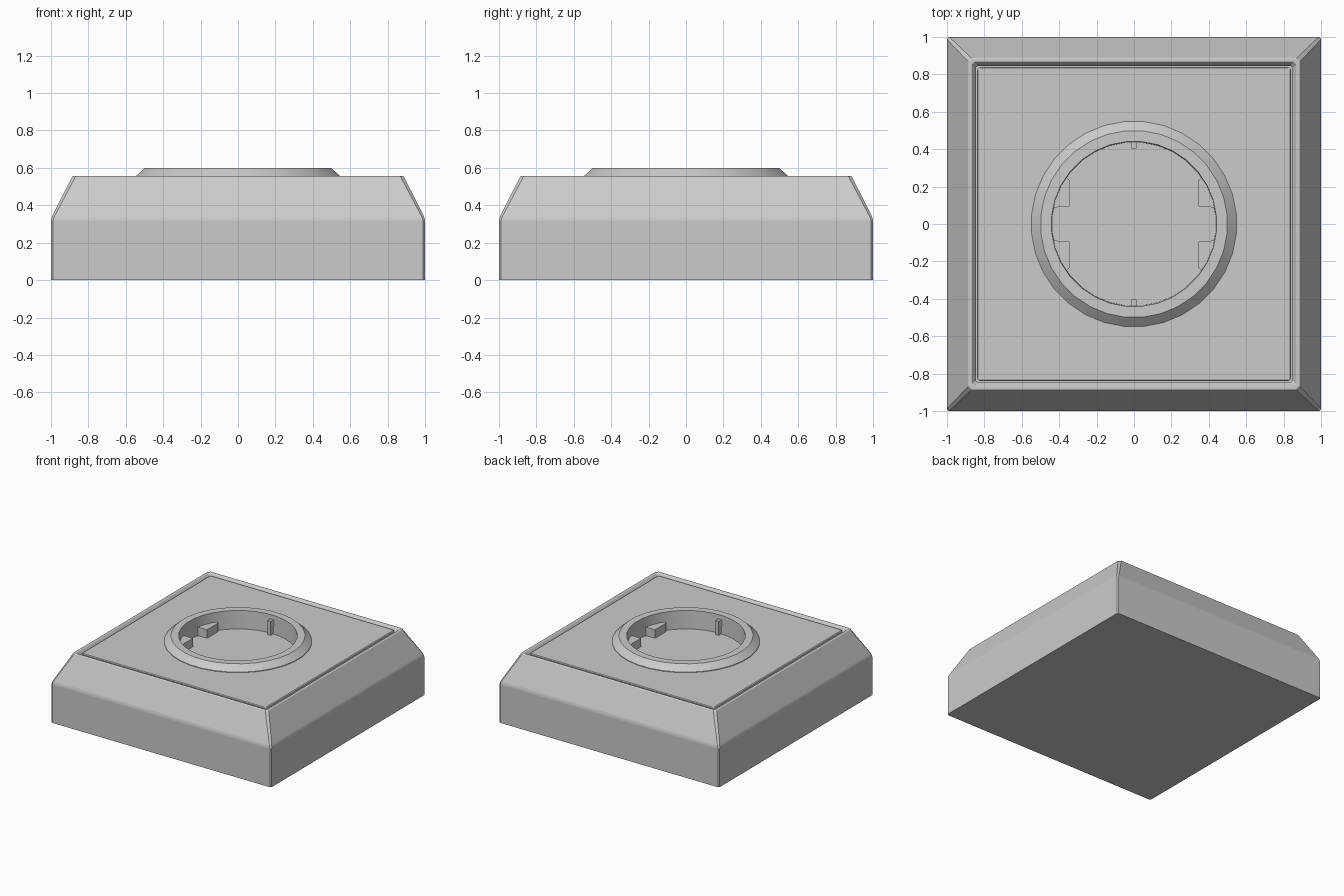
import bpy
import bmesh
import math

if "Cube" in bpy.data.objects:
    bpy.data.objects.remove(bpy.data.objects["Cube"], do_unlink=True)

# One plain grey plastic
grey = bpy.data.materials.new("grey plastic")
grey.use_nodes = True
colour = (0.6, 0.6, 0.6, 1.0)
grey.diffuse_color = colour
grey.node_tree.nodes["Principled BSDF"].inputs["Base Color"].default_value = colour


def finish(bm, name, smooth=False):
    bmesh.ops.recalc_face_normals(bm, faces=bm.faces)
    mesh = bpy.data.meshes.new(name)
    bm.to_mesh(mesh)
    bm.free()
    mesh.materials.append(grey)
    obj = bpy.data.objects.new(name, mesh)
    bpy.context.collection.objects.link(obj)
    if smooth:
        bpy.ops.object.select_all(action="DESELECT")
        obj.select_set(True)
        bpy.context.view_layer.objects.active = obj
        bpy.ops.object.shade_smooth_by_angle(angle=math.radians(25))
    return obj


def square(half, cut):
    """Square outline with small chamfered corners."""
    a, b = half, half - cut
    return [(a, -b), (a, b), (b, a), (-b, a), (-a, b), (-a, -b), (-b, -a), (b, -a)]


def circle(radius, count=32):
    steps = [2 * math.pi * (i + 0.5) / count for i in range(count)]
    return [(radius * math.cos(t), radius * math.sin(t)) for t in steps]


def loft(bm, sections):
    """Skin a stack of (outline, z) sections and return their vertex loops."""
    loops = [[bm.verts.new((x, y, z)) for x, y in pts] for pts, z in sections]
    for lo, hi in zip(loops, loops[1:]):
        n = len(lo)
        for i in range(n):
            j = (i + 1) % n
            bm.faces.new((lo[i], lo[j], hi[j], hi[i]))
    return loops


def prism(name, outline, z0, z1):
    bm = bmesh.new()
    low, high = loft(bm, [(outline, z0), (outline, z1)])
    bm.faces.new(low)
    bm.faces.new(high)
    return finish(bm, name)


# Outer frame: upright sides, soft ridge, sloped shoulders, inner chamfer and groove
bm = bmesh.new()
profile = [(1.0, 0.010, 0.0), (1.0, 0.010, 0.315), (0.998, 0.011, 0.328),
           (0.994, 0.012, 0.341), (0.988, 0.013, 0.353), (0.887, 0.018, 0.553),
           (0.882, 0.018, 0.556), (0.870, 0.016, 0.556), (0.865, 0.014, 0.553),
           (0.846, 0.010, 0.528), (0.846, 0.010, 0.49)]
loops = loft(bm, [(square(h, c), z) for h, c, z in profile])
bm.faces.new(loops[0])
bm.faces.new(loops[-1])
# The groove floor also spans under the plate, so open it there
bmesh.ops.delete(bm, geom=[f for f in bm.faces if len(f.verts) == 8
                           and f.calc_center_median().z > 0.4], context="FACES_ONLY")
inner = loft(bm, [(square(0.83, 0.01), 0.49)])[0]
for i in range(8):
    j = (i + 1) % 8
    bm.faces.new((loops[-1][i], loops[-1][j], inner[j], inner[i]))
finish(bm, "outer_frame")

# Centre plate with a round opening
bm = bmesh.new()
loops = loft(bm, [(square(0.840, 0.012), 0.49), (square(0.840, 0.012), 0.545),
                  (square(0.833, 0.010), 0.55)])
outer = loops[-1]
hole = [bm.verts.new((x, y, 0.55)) for x, y in circle(0.53)]
edges = [bm.edges.get((outer[i], outer[(i + 1) % 8])) for i in range(8)]
edges += [bm.edges.new((hole[i], hole[(i + 1) % 32])) for i in range(32)]
bmesh.ops.triangle_fill(bm, edges=edges, use_beauty=True)
finish(bm, "centre_plate")

# Raised collar and the recessed socket well
bm = bmesh.new()
loops = loft(bm, [(circle(r), z) for r, z in
                  [(0.55, 0.55), (0.55, 0.555), (0.50, 0.60), (0.442, 0.60), (0.438, 0.45)]])
bm.faces.new(loops[-1])
finish(bm, "socket_collar", smooth=True)

# Four guide blocks on the well's sides
block = [(0.345, 0.093), (0.46, 0.087), (0.42, 0.25), (0.362, 0.25), (0.345, 0.235)]
for sx, side in ((1, "left"), (-1, "right")):
    for sy, end in ((1, "back"), (-1, "front")):
        prism(f"guide_block_{end}_{side}", [(sx * x, sy * y) for x, y in block], 0.445, 0.52)

# Two earth clips, each a slim pin with a wider root
for sy, end in ((1, "back"), (-1, "front")):
    pin = [(-0.014, 0.405), (0.014, 0.405), (0.014, 0.428), (0.022, 0.445),
           (-0.022, 0.445), (-0.014, 0.428)]
    prism(f"earth_clip_{end}", [(x, sy * y) for x, y in pin], 0.445, 0.565)
